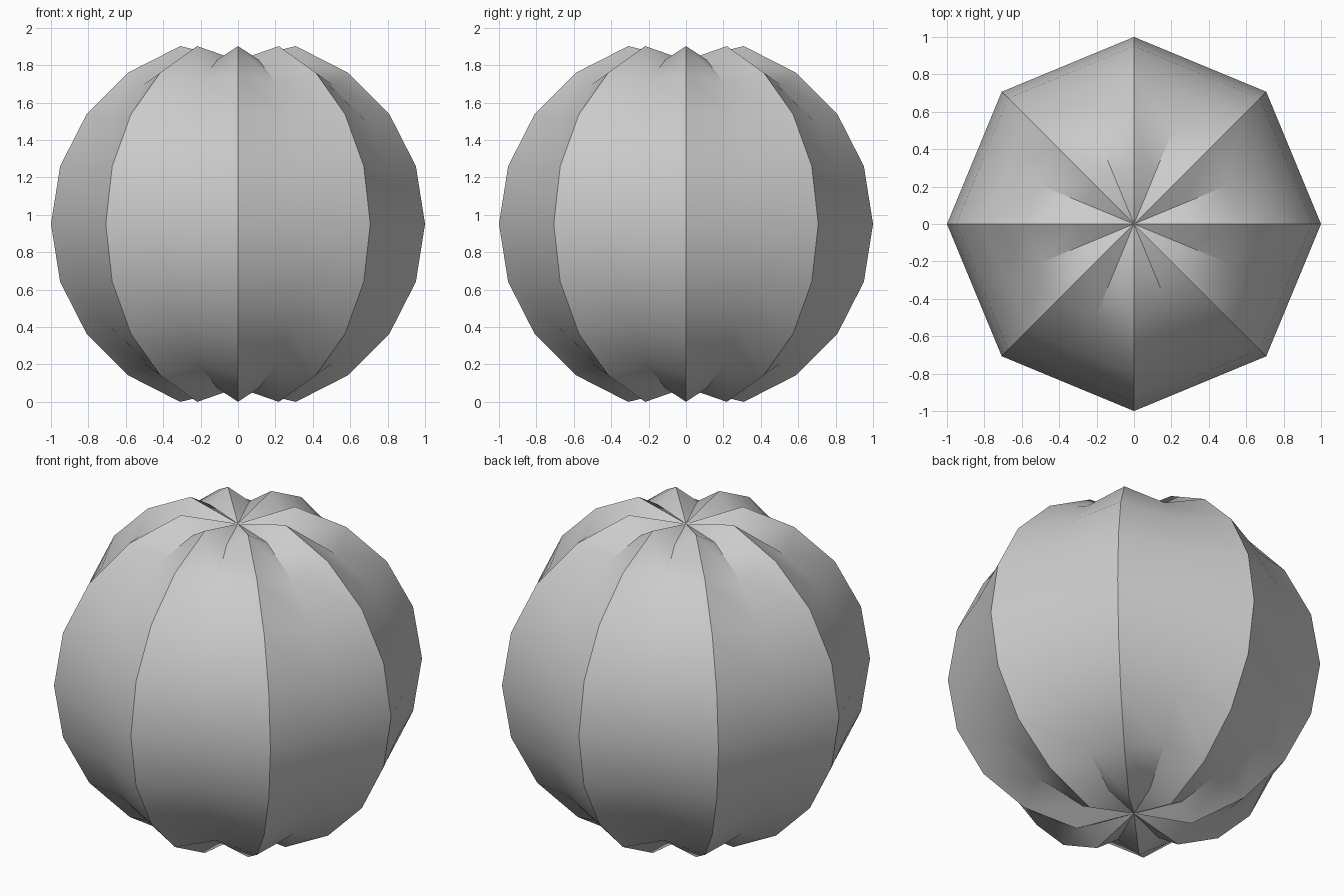
import bpy, bmesh, math

if "Cube" in bpy.data.objects:
    bpy.data.objects.remove(bpy.data.objects["Cube"])

LOBES, RINGS = 8, 10
VALLEY = math.cos(math.pi / LOBES)      # valleys lie on the chord between ridges
POLE = 0.875                            # dimpled poles
CENTRE_Z = math.cos(math.pi / RINGS)    # lowest ridge points rest on the ground

# Ribbed gourd body: sphere with every other meridian pulled inward
bm = bmesh.new()
bmesh.ops.create_uvsphere(bm, u_segments=LOBES * 2, v_segments=RINGS, radius=1)
for v in bm.verts:
    if math.hypot(v.co.x, v.co.y) < 1e-3:
        v.co *= POLE
    else:
        step = round(math.atan2(v.co.y, v.co.x) / (math.pi / LOBES))
        if step % 2:
            v.co *= VALLEY
    v.co.z += CENTRE_Z

mesh = bpy.data.meshes.new("ribbed_gourd")
bm.to_mesh(mesh)
bm.free()
body = bpy.data.objects.new("ribbed_gourd", mesh)
bpy.context.collection.objects.link(body)

# Smooth along the lobes, sharp at ridges and creases
bpy.context.view_layer.objects.active = body
body.select_set(True)
bpy.ops.object.shade_smooth_by_angle(angle=math.radians(35))
